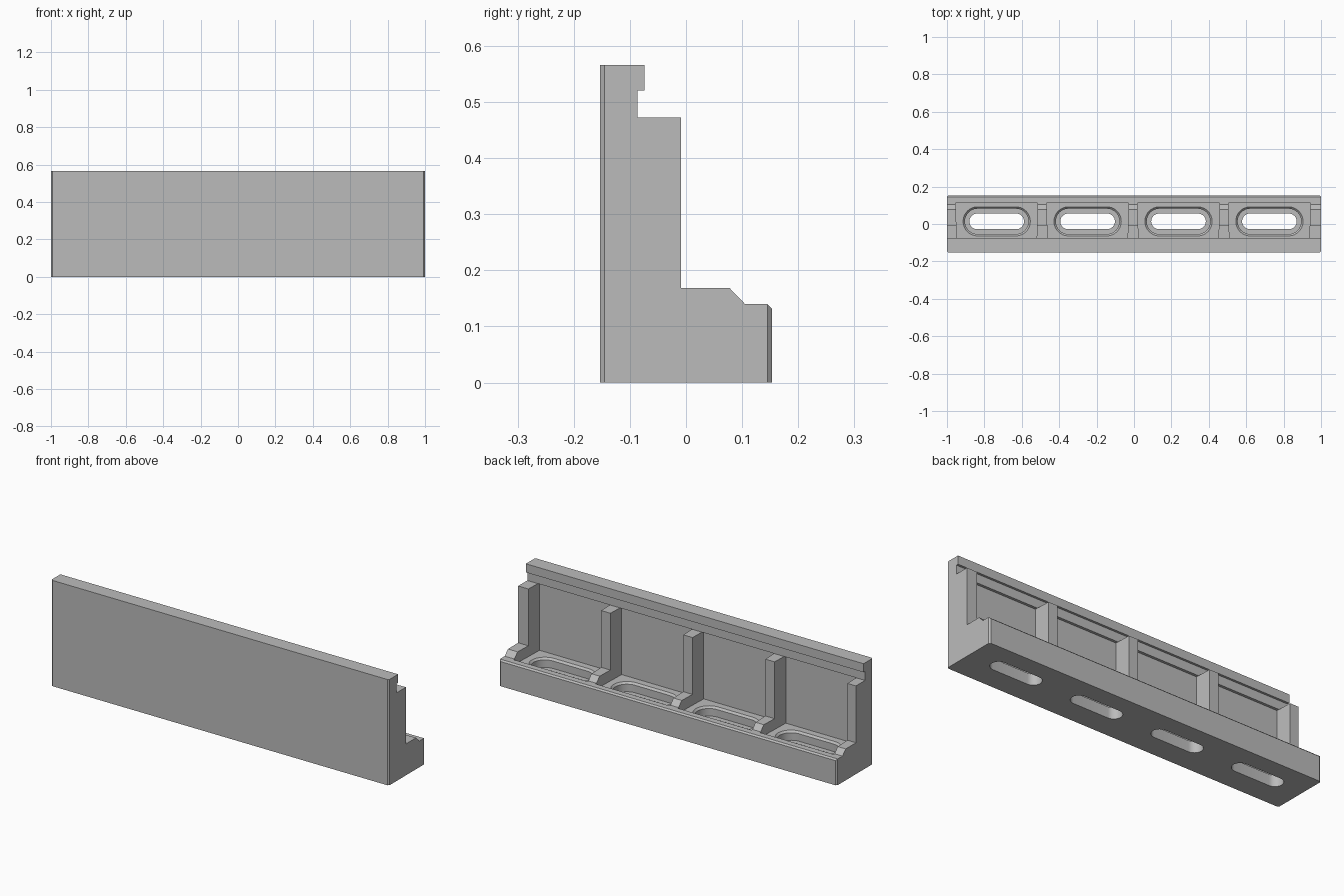
import bpy
import bmesh
import math

if "Cube" in bpy.data.objects:
    bpy.data.objects.remove(bpy.data.objects["Cube"])

grey = bpy.data.materials.new("plain grey")
grey.use_nodes = True
grey.diffuse_color = (0.5, 0.5, 0.5, 1)
grey.node_tree.nodes["Principled BSDF"].inputs["Base Color"].default_value = (0.5, 0.5, 0.5, 1)

PITCH = 0.486
SHIFT = -0.005
SLOT_Y = 0.014


def make_object(name, bm, helper=False):
    bmesh.ops.recalc_face_normals(bm, faces=bm.faces)
    mesh = bpy.data.meshes.new(name)
    bm.to_mesh(mesh)
    bm.free()
    mesh.materials.append(grey)
    obj = bpy.data.objects.new(name, mesh)
    bpy.context.scene.collection.objects.link(obj)
    if helper:
        obj.hide_render = True
        obj.hide_viewport = True
    return obj


def loft(bm, rings):
    """Join equal rings of points with side faces and two caps."""
    loops = [[bm.verts.new(p) for p in ring] for ring in rings]
    for a, b in zip(loops, loops[1:]):
        for i in range(len(a)):
            j = (i + 1) % len(a)
            bm.faces.new((a[i], a[j], b[j], b[i]))
    bm.faces.new(loops[0])
    bm.faces.new(loops[-1])


def stadium(cx, half_length, radius, z, steps=16):
    ring = []
    for side, start in ((1, -math.pi / 2), (-1, math.pi / 2)):
        for i in range(steps + 1):
            a = start + math.pi * i / steps
            ring.append((cx + side * (half_length - radius) + radius * math.cos(a),
                         SLOT_Y + radius * math.sin(a), z))
    return ring


def cut(obj, cutter):
    mod = obj.modifiers.new(cutter.name, 'BOOLEAN')
    mod.operation = 'DIFFERENCE'
    mod.solver = 'EXACT'
    mod.object = cutter


# Solid bracket with the outline of the ribs
outline = [(-0.153, 0), (0.153, 0), (0.153, 0.132), (0.145, 0.14), (0.105, 0.14),
           (0.078, 0.168), (-0.009, 0.168), (-0.009, 0.472), (-0.086, 0.472),
           (-0.086, 0.52), (-0.074, 0.52), (-0.074, 0.566), (-0.153, 0.566)]
bm = bmesh.new()
loft(bm, [[(x, y, z) for y, z in outline] for x in (-1, 1)])
corners = [e for e in bm.edges
           if all(abs(abs(v.co.y) - 0.153) < 0.001 for v in e.verts)
           and abs(e.verts[0].co.x - e.verts[1].co.x) < 0.001
           and abs(e.verts[0].co.y - e.verts[1].co.y) < 0.001]
bmesh.ops.bevel(bm, geom=corners, offset=0.008, segments=1, affect='EDGES')
bracket = make_object("ribbed_bracket", bm)

# Hollow bays that leave the wall, floor, back lip and five ribs
bay = [(-0.1, 0.11), (0.113, 0.11), (0.113, 0.25), (0.03, 0.25),
       (0.03, 0.5), (-0.0855, 0.5), (-0.0855, 0.472), (-0.1, 0.472)]
bays, pockets, holes = bmesh.new(), bmesh.new(), bmesh.new()
for k in range(4):
    cx = SHIFT + (k - 1.5) * PITCH
    loft(bays, [[(cx + s * (0.213 + 0.03 * (y + 0.1)), y, z) for y, z in bay]
                for s in (-1, 1)])
    # Long screw pockets with a sloping rim, and the through slots
    loft(pockets, [stadium(cx, h, r, z) for h, r, z in
                   ((0.17, 0.068, 0.06), (0.17, 0.068, 0.1),
                    (0.18, 0.078, 0.11), (0.18, 0.078, 0.13))])
    loft(holes, [stadium(cx, 0.146, 0.042, z) for z in (-0.05, 0.08)])

for name, shape in (("bay_cutter", bays), ("pocket_cutter", pockets), ("slot_cutter", holes)):
    cut(bracket, make_object(name, shape, helper=True))

# Apply the cuts and smooth only the round slot walls
bpy.ops.object.select_all(action='DESELECT')
bpy.context.view_layer.objects.active = bracket
bracket.select_set(True)
for mod in list(bracket.modifiers):
    bpy.ops.object.modifier_apply(modifier=mod.name)
for obj in list(bpy.context.scene.collection.objects):
    if obj.name.endswith("_cutter"):
        bpy.data.objects.remove(obj)
bpy.ops.object.shade_smooth_by_angle(angle=math.radians(30))
